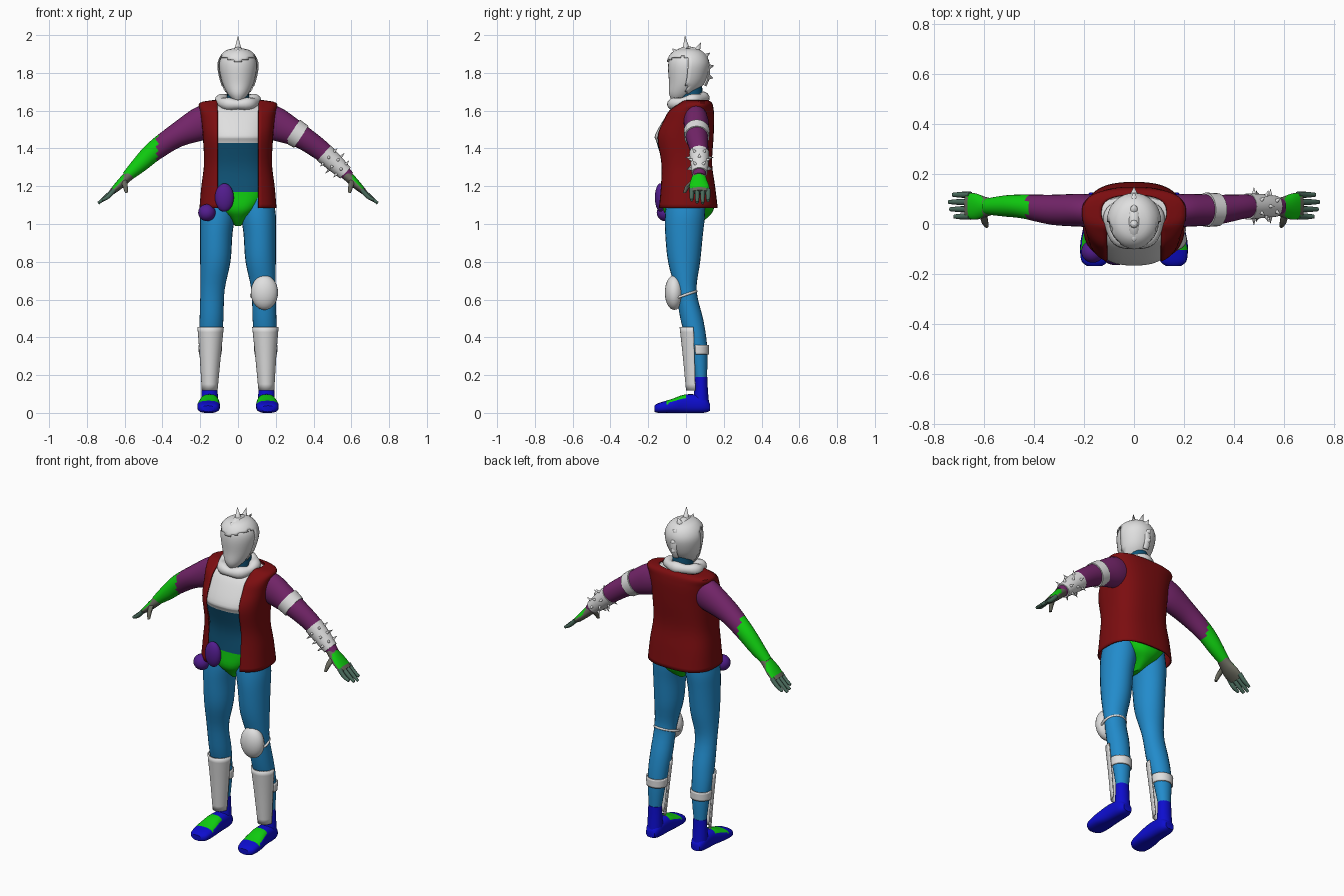
import bpy, bmesh, math
from mathutils import Vector, Matrix

default = bpy.data.objects.get("Cube")
if default:
    bpy.data.objects.remove(default)

X, Y, Z = Vector((1, 0, 0)), Vector((0, 1, 0)), Vector((0, 0, 1))
built = []


def material(name, *rgb):
    m = bpy.data.materials.new(name)
    m.use_nodes = True
    m.diffuse_color = (*rgb, 1)
    m.node_tree.nodes["Principled BSDF"].inputs["Base Color"].default_value = (*rgb, 1)
    return m


white = material("off_white", .74, .74, .74)
red = material("dark_red", .2, .004, .005)
plum = material("plum", .17, .018, .14)
green = material("bright_green", .005, .62, .005)
glove_green = material("grey_green", .07, .15, .11)
taupe = material("taupe", .14, .14, .11)
violet = material("violet", .085, .012, .27)
sky = material("sky_blue", .016, .26, .6)
teal = material("deep_teal", .005, .09, .19)
royal = material("royal_blue", .004, .004, .62)


def finish(name, bm, mats, rule=None, thickness=0):
    """Turn a bmesh into an object; rule(centre, normal) gives the colour slot."""
    bmesh.ops.recalc_face_normals(bm, faces=bm.faces)
    for f in bm.faces:
        f.material_index = rule(f.calc_center_median(), f.normal) if rule else 0
    mesh = bpy.data.meshes.new(name)
    bm.to_mesh(mesh)
    bm.free()
    obj = bpy.data.objects.new(name, mesh)
    bpy.context.collection.objects.link(obj)
    for m in mats:
        mesh.materials.append(m)
    if thickness:
        solid = obj.modifiers.new("thickness", "SOLIDIFY")
        solid.thickness = thickness
        solid.offset = 0
    built.append(obj)
    return obj


def smooth_rings(rings, steps):
    """Catmull-Rom interpolation between the key rings."""
    out = []
    for i in range(len(rings) - 1):
        p0, p1 = rings[max(i - 1, 0)], rings[i]
        p2, p3 = rings[i + 1], rings[min(i + 2, len(rings) - 1)]
        for s in range(steps):
            t = s / steps
            out.append([b + t / 2 * (c - a + t * (2*a - 5*b + 4*c - d + t * (3*(b - c) + d - a)))
                        for a, b, c, d in zip(p0, p1, p2, p3)])
    return out + [list(rings[-1])]


def loft(name, rings, mats, rule=None, axis=Z, side=X, n=24, steps=4, power=1,
         arc=None, thickness=0, mirror=1, floor=False, keep=None):
    """Skin rings of (x, y, z, side radius, other radius); axis None follows the path."""
    rings = smooth_rings(rings, steps)
    centres = [Vector((r[0] * mirror, r[1], r[2])) for r in rings]
    bm = bmesh.new()
    loops = []
    for i, r in enumerate(rings):
        along = axis or centres[min(i + 1, len(rings) - 1)] - centres[max(i - 1, 0)]
        v = along.cross(side).normalized()
        start, end = arc(r[3]) if arc else (0, 2 * math.pi)
        loop = []
        for k in range(n + 1 if arc else n):
            a = start + (end - start) * k / n
            c, s = math.cos(a), math.sin(a)
            p = centres[i] + side * math.copysign(abs(c) ** power, c) * r[3] \
                + v * math.copysign(abs(s) ** power, s) * r[4]
            if floor:
                p.z = max(p.z, 0)
            loop.append(bm.verts.new(p))
        loops.append(loop)
    for low, high in zip(loops, loops[1:]):
        for k in range(n):
            j = (k + 1) % len(low)
            bm.faces.new((low[k], low[j], high[j], high[k]))
    if not arc and not keep:
        bm.faces.new(loops[0])
        bm.faces.new(loops[-1])
    if keep:
        drop = [f for f in bm.faces if not keep(f.calc_center_median())]
        bmesh.ops.delete(bm, geom=drop, context="FACES")
    return finish(name, bm, mats, rule, thickness)


def ball(name, centre, size, mat):
    bm = bmesh.new()
    bmesh.ops.create_uvsphere(bm, u_segments=24, v_segments=14, radius=1,
                              matrix=Matrix.Translation(centre) @ Matrix.Diagonal((*size, 1)))
    return finish(name, bm, [mat])


def spikes(name, items, mat):
    """Cones from (base, direction, length, radius)."""
    bm = bmesh.new()
    for base, way, length, radius in items:
        turn = Z.rotation_difference(way).to_matrix().to_4x4()
        bmesh.ops.create_cone(bm, cap_ends=True, segments=10, radius1=radius, radius2=0, depth=length,
                              matrix=Matrix.Translation(base + way.normalized() * length / 2) @ turn)
    return finish(name, bm, [mat])


def hoop(name, centre, rx, ry, tube, tilt, mat, wave=0):
    """Tilted oval ring, optionally rumpled."""
    bm = bmesh.new()
    turn = Matrix.Translation(centre) @ Matrix.Rotation(tilt, 4, "X")
    count, sides = 36, 10
    grid = []
    for i in range(count):
        a = math.tau * i / count
        r = tube * (1 + wave * math.sin(5 * a))
        grid.append([bm.verts.new(turn @ Vector((
            (rx + r * math.cos(b)) * math.cos(a), (ry + r * math.cos(b)) * math.sin(a), r * math.sin(b))))
            for b in (math.tau * k / sides for k in range(sides))])
    for i in range(count):
        for k in range(sides):
            g, h, j = grid[i], grid[(i + 1) % count], (k + 1) % sides
            bm.faces.new((g[k], h[k], h[j], g[j]))
    return finish(name, bm, [mat])


# Torso with shirt, bare midriff and briefs
def torso_colour(c, normal):
    return 0 if c.z > 1.43 else 1 if c.z > 1.17 else 2


loft("torso", [(0, 0, .99, .015, .05), (0, .01, 1.03, .05, .1), (0, .012, 1.08, .11, .135),
               (0, .01, 1.17, .17, .13), (0, .005, 1.3, .16, .125), (0, -.01, 1.43, .165, .145),
               (0, -.014, 1.47, .17, .15), (0, .012, 1.56, .175, .125), (0, .03, 1.61, .18, .1),
               (0, .05, 1.64, .13, .06)], [white, teal, green], torso_colour, power=.8, n=36)
loft("neck", [(0, .03, 1.6, .06, .06), (0, .025, 1.75, .055, .06)], [teal])


# Open sleeveless jacket
def jacket_arc(rx):
    gap = math.asin(min(1, (.108 / rx) ** (1 / .75)))
    return gap - math.pi / 2, 1.5 * math.pi - gap


loft("jacket", [(0, .006, 1.085, .2, .158), (0, .004, 1.2, .19, .146), (0, -.004, 1.32, .176, .138),
                (0, -.01, 1.46, .182, .152), (0, .01, 1.55, .19, .135), (0, .025, 1.6, .197, .118),
                (0, .05, 1.638, .2, .085), (0, .045, 1.652, .13, .07)],
     [red], power=.75, n=44, arc=jacket_arc, thickness=.008)
hoop("scarf", (0, .008, 1.65), .092, .085, .03, .2, white, wave=.15)

# Hip pouches
ball("large_pouch", (-.072, -.135, 1.14), (.05, .03, .075), violet)
ball("small_pouch", (-.165, -.11, 1.06), (.046, .045, .045), violet)

# Head, helmet shell, crest and spikes
skull = [(0, -.045, 1.655, .025, .03), (0, -.025, 1.69, .055, .065), (0, 0, 1.75, .084, .09),
         (0, .01, 1.83, .1, .105), (0, .01, 1.88, .09, .096), (0, .01, 1.915, .058, .064),
         (0, .01, 1.928, .012, .014)]
loft("head", skull, [white], n=32)
loft("helmet_shell", [(x, y, z, a + .006, b + .006) for x, y, z, a, b in skull[1:]], [white], n=32,
     thickness=.006, keep=lambda c: c.y > 0 or c.z > 1.86 + .3 * abs(c.x))


def on_crest(degrees, grow=0):
    a = math.radians(degrees)
    return Vector((0, .01 + (.108 + grow) * math.cos(a), 1.805 + (.125 + grow) * math.sin(a)))


loft("helmet_crest", [(*on_crest(d), .02, .01) for d in range(-35, 150, 12)], [white],
     axis=None, n=8, steps=2)
spikes("helmet_spikes", [(on_crest(d), on_crest(d, 1) - on_crest(d), length, .018) for d, length in
       ((95, .07), (64, .05), (38, .042), (12, .035), (-12, .03), (126, .03))], white)

# Arms, hands and fingers
arm_path = [(.15, .05, 1.55, .065, .09), (.21, .055, 1.525, .066, .087), (.33, .057, 1.465, .06, .063),
            (.445, .07, 1.385, .048, .053), (.52, .072, 1.315, .042, .043), (.59, .07, 1.25, .032, .028)]
for m, word in ((1, "left"), (-1, "right")):
    loft(word + "_arm", arm_path, [plum, green], lambda c, normal: int(c.x < -.43),
         axis=None, side=Y, mirror=m, steps=6)
    loft(word + "_hand", [(.57, .07, 1.265, .033, .028), (.6, .068, 1.235, .042, .026),
                          (.635, .07, 1.2, .053, .022), (.67, .073, 1.168, .05, .015)], [taupe, green],
         lambda c, normal: int(.605 < abs(c.x) < .667 and normal.z > .35), axis=None, side=Y, mirror=m)
    for k, reach in enumerate((.065, .08, .085, .07)):
        y = .03 + .029 * k
        loft(f"{word}_finger_{k + 1}", [(.655, y, 1.182, .013, .013), (.655 + reach / 2, y, 1.145, .012, .012),
             (.655 + reach, y, 1.182 - reach * .85, .008, .008)],
             [glove_green], axis=None, side=Y, mirror=m, n=10)
    loft(word + "_thumb", [(.605, .045, 1.235, .016, .016), (.597, .01, 1.2, .014, .014),
                           (.59, -.008, 1.165, .008, .008)], [taupe],
         axis=None, side=Y, mirror=m, n=10)

# Left arm band and spiked bracer
loft("arm_band", [(.288, .057, 1.492, .069, .073), (.335, .057, 1.461, .066, .069)], [white], axis=None, side=Y)
loft("bracer", [(.455, .07, 1.375, .053, .054), (.515, .072, 1.32, .048, .048), (.568, .071, 1.27, .042, .04)],
     [white], axis=None, side=Y)
fore = Vector((.113, 0, -.105)).normalized()
outward = fore.cross(Y)
studs = []
for row in range(3):
    for k in range(6):
        a = math.tau * (k + row / 2) / 6
        way = Y * math.cos(a) + outward * math.sin(a)
        studs.append((Vector((.48, .071, 1.352)) + fore * .045 * row + way * (.046 - .003 * row), way, .032, .009))
spikes("bracer_spikes", studs, white)

# Legs, boots and shin guards
for m, word in ((1, "left"), (-1, "right")):
    loft(word + "_leg", [(.1, 0, 1.14, .085, .1), (.107, -.005, 1.05, .093, .106), (.115, -.01, .95, .086, .1),
                         (.12, -.01, .8, .08, .085), (.135, 0, .65, .064, .056), (.14, .03, .5, .063, .06),
                         (.145, .052, .4, .059, .055), (.147, .07, .3, .05, .044), (.15, .08, .17, .036, .03)],
         [sky], mirror=m)
    loft(word + "_boot_ankle", [(.15, .08, .19, .039, .033), (.15, .08, .12, .042, .036),
                                (.15, .078, .04, .045, .045)], [royal], mirror=m)
    loft(word + "_boot", [(.15, .126, .03, .028, .02), (.15, .09, .045, .045, .045), (.151, 0, .048, .05, .05),
                          (.155, -.08, .036, .06, .036), (.157, -.145, .026, .054, .026),
                          (.158, -.168, .022, .03, .016)], [royal, green],
         lambda c, normal: int(-.1 < c.y < 0 and normal.z > .5),
         axis=-Y, mirror=m, power=.75, floor=True, steps=6)
    loft(word + "_shin_guard", [(.145, .04, .455, .066, .07), (.147, .045, .3, .052, .058),
                                (.15, .05, .12, .038, .046)], [white], mirror=m,
         arc=lambda rx: (math.pi, math.tau), thickness=.008)
    loft(word + "_calf_band", [(.147, .066, .31, .056, .052), (.147, .064, .36, .059, .054)], [white],
         mirror=m, arc=lambda rx: (-.3, math.pi + .3), thickness=.008)

# Knee pad on the left leg
ball("knee_pad", (.14, -.062, .637), (.072, .05, .092), white)
hoop("knee_strap", (.136, -.012, .622), .066, .07, .007, .33, white)

# Smooth shading with crisp edges
bpy.ops.object.select_all(action="DESELECT")
for obj in built:
    obj.select_set(True)
bpy.context.view_layer.objects.active = built[0]
bpy.ops.object.shade_smooth_by_angle(angle=math.radians(40))
